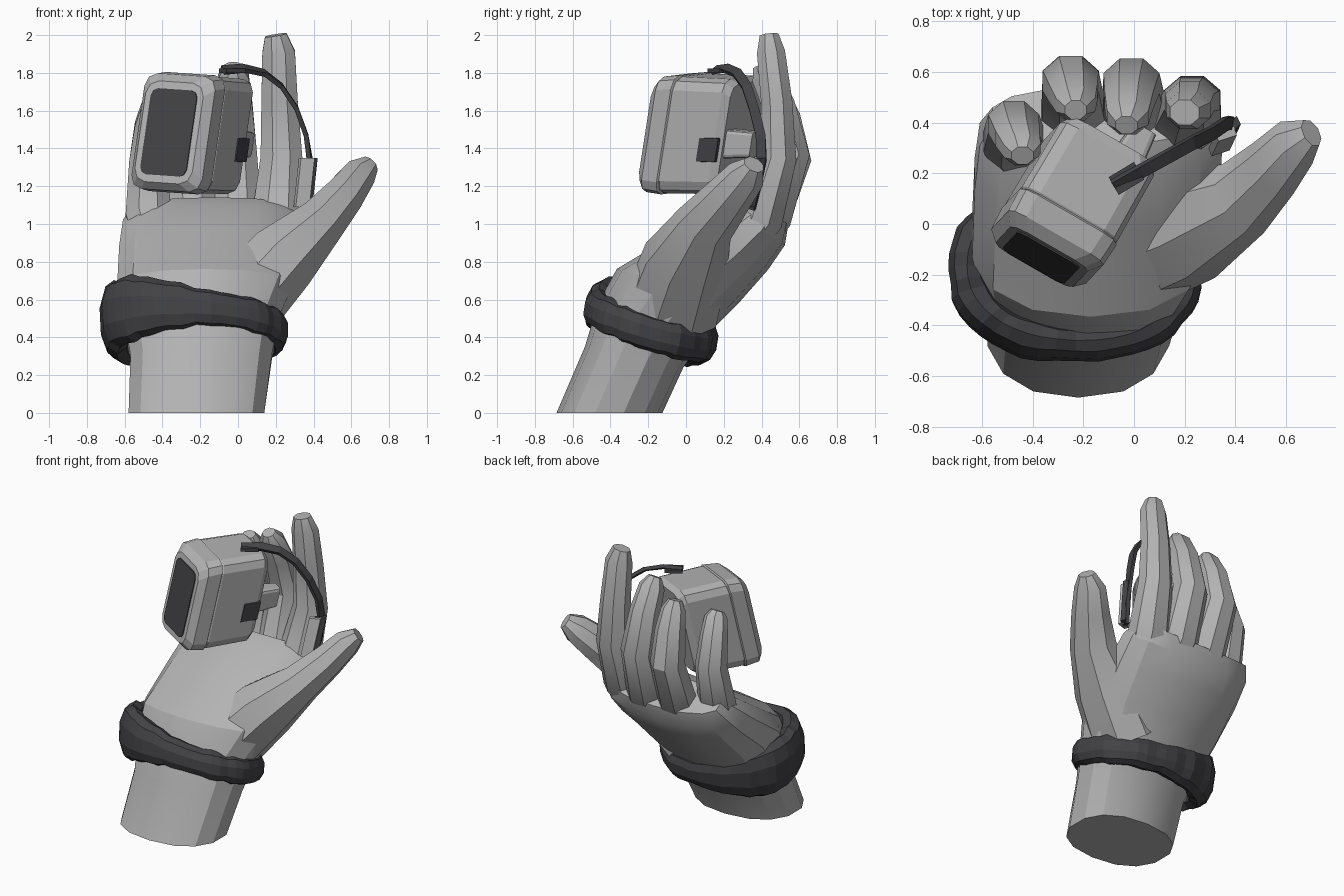
import bpy, bmesh, math, random
from mathutils import Vector as V

if "Cube" in bpy.data.objects:
    bpy.data.objects.remove(bpy.data.objects["Cube"])
random.seed(4)

def material(name, c):
    m = bpy.data.materials.new(name)
    m.diffuse_color = (*c, 1)
    m.use_nodes = True
    m.node_tree.nodes["Principled BSDF"].inputs["Base Color"].default_value = m.diffuse_color
    return m

GREY = material("light grey", (0.45, 0.45, 0.45))
DARK = material("charcoal", (0.055, 0.055, 0.061))

def loft(name, rings, mat, closed=False, angle=None):
    """Skin a list of equal-length point rings; cap the ends unless closed."""
    bm = bmesh.new()
    vr = [[bm.verts.new(p) for p in r] for r in rings]
    n = len(vr[0])
    pairs = list(zip(vr, vr[1:])) + ([(vr[-1], vr[0])] if closed else [])
    for a, b in pairs:
        for i in range(n):
            j = (i + 1) % n
            bm.faces.new((a[i], a[j], b[j], b[i]))
    if not closed:
        bm.faces.new(vr[0][::-1])
        bm.faces.new(vr[-1])
    bmesh.ops.recalc_face_normals(bm, faces=bm.faces)
    me = bpy.data.meshes.new(name)
    bm.to_mesh(me)
    bm.free()
    me.materials.append(mat)
    ob = bpy.data.objects.new(name, me)
    bpy.context.collection.objects.link(ob)
    if angle:
        bpy.ops.object.select_all(action='DESELECT')
        ob.select_set(True)
        bpy.context.view_layer.objects.active = ob
        bpy.ops.object.shade_smooth_by_angle(angle=math.radians(angle))
    return ob

def spow(v, e):
    return math.copysign(abs(v) ** e, v)

def oval(c, a, b, n, e=1.0):
    return [c + a * spow(math.cos(t), e) + b * spow(math.sin(t), e)
            for t in (2 * math.pi * (i + .5) / n for i in range(n))]

def limb(name, pts, side, flat=0.9, n=8):
    """Tapered finger through (x, y, z, radius) points."""
    P = [V(p[:3]) for p in pts]
    rings = []
    for i, p in enumerate(P):
        t = (P[min(i + 1, len(P) - 1)] - P[max(i - 1, 0)]).normalized()
        s = (V(side) - t * t.dot(V(side))).normalized()
        r = pts[i][3] * 1.04
        rings.append(oval(p, s * r, t.cross(s) * r * flat, n))
    return loft(name, rings, GREY, angle=32)

# wrist and palm: left x, right x, front y/z, back y/z of each section
palm = [(-.58, .14, -.68, 0, -.13, 0),
        (-.57, .18, -.53, .35, -.02, .24),
        (-.61, .22, -.46, .58, .10, .41),
        (-.64, .30, -.36, .76, .27, .58),
        (-.63, .34, -.03, .96, .43, .76),
        (-.61, .35, .19, 1.10, .52, .89),
        (-.56, .31, .32, 1.14, .54, 1.0)]
rings = []
for xl, xr, yf, zf, yb, zb in palm:
    rings.append(oval(V(((xl + xr) / 2, (yf + yb) / 2, (zf + zb) / 2)),
                      V(((xr - xl) / 2, 0, 0)) * 1.02,
                      V((0, (yb - yf) / 2, (zb - zf) / 2)) * 1.02, 14, .87))
loft("palm_and_wrist", rings, GREY, angle=25)

# fingers
X = (1, 0, 0)
limb("index_finger", [(.16, .25, .8, .1), (.21, .40, 1.03, .14), (.23, .49, 1.35, .115),
     (.22, .48, 1.65, .1), (.215, .45, 1.91, .09), (.2, .44, 2.0, .06)], X, .86)
limb("middle_finger", [(-.01, .27, .8, .1), (0, .45, 1.04, .13), (-.01, .555, 1.37, .115),
     (-.02, .49, 1.63, .1), (-.025, .42, 1.78, .085), (-.03, .39, 1.84, .045)], X)
limb("ring_finger", [(-.22, .27, .8, .1), (-.24, .44, 1.04, .13), (-.25, .565, 1.35, .115),
     (-.24, .52, 1.56, .1), (-.23, .47, 1.69, .08), (-.23, .45, 1.75, .045)], X)
limb("little_finger", [(-.42, .18, .8, .1), (-.475, .33, 1.05, .125), (-.475, .395, 1.33, .105),
     (-.46, .34, 1.52, .09), (-.44, .29, 1.62, .075), (-.44, .27, 1.66, .045)], X)
limb("thumb", [(0, -.08, .55, .22), (.22, 0, .8, .2), (.43, .1, 1.0, .135),
     (.55, .22, 1.14, .11), (.64, .32, 1.26, .09), (.70, .36, 1.315, .05)], (.7, 0, -.7), 1.15)

# puffy wrinkled wristband, taller on the little-finger side
rings = []
N = 44
for i in range(N):
    t = 2 * math.pi * i / N
    cx, sy = spow(math.cos(t), .9), spow(math.sin(t), .9)
    x, y = -.225 + .425 * cx, -.19 + .285 * sy
    front, left = max(0, -math.sin(t)), max(0, -cx)
    z = .46 - .3 * (y + .2) - .08 * (x + .23) + .02 * front
    hh = (.105 + .085 * left) if x < -.17 else .095
    hh *= random.uniform(.93, 1.06)
    th = (.07 + .02 * left) * random.uniform(.85, 1.1)
    out = V((math.cos(t), math.sin(t), 0))
    up = V((-.05, .15, 1)) if x < -.17 else V((0, .15, 1))
    rings.append(oval(V((x, y, z)), out * th, up * hh, 10, .9))
loft("wristband", rings, DARK, closed=True)

# camera frame: right, depth and up directions around the front centre
C = V((-.365, -.13, 1.485))
R = V((.87, -.5, -.06))
D = V((.5, .865, -.03))
U = V((.14, .15, .97))

def slab(name, sections, mat, ox=0, oz=0, corner=.07):
    """Chamfered rectangle sections (depth, half width, half height) along the depth axis."""
    rings = []
    for d, w, h in sections:
        k = min(corner, w * .4, h * .4)
        c = C + D * d + R * ox + U * oz
        q = [(w, h - k), (w - k * .3, h - k * .3), (w - k, h)]
        pts = q + [(-a, b) for a, b in q[::-1]] + [(-a, -b) for a, b in q] + \
            [(a, -b) for a, b in q[::-1]]
        rings.append([c + R * a + U * b for a, b in pts])
    return loft(name, rings, mat)

slab("camera_bezel", [(0, .175, .275), (.045, .215, .315), (.14, .22, .325), (.15, .207, .312)], GREY)
slab("camera_body", [(.13, .203, .305), (.155, .216, .318), (.45, .212, .314), (.49, .185, .288)], GREY)
slab("camera_screen", [(-.006, .14, .235), (.002, .14, .235)], DARK, corner=.04)
slab("side_socket", [(.36, .012, .065), (.475, .012, .065)], DARK, .208, -.07, .01)
slab("camera_mount", [(.46, .07, .08), (.64, .05, .07)], GREY, .10, -.04, .02)

# strap arching from the camera to the index finger
path = [(-.08, .15, 1.815), (.03, .21, 1.825), (.14, .27, 1.8), (.23, .32, 1.73), (.31, .36, 1.61),
        (.36, .395, 1.47), (.38, .40, 1.34), (.375, .37, 1.2), (.345, .34, 1.08)]
P = [V(p) for p in path]
rings = []
for i, p in enumerate(P):
    t = (P[min(i + 1, len(P) - 1)] - P[max(i - 1, 0)]).normalized()
    side = t.cross(V((.75, -.1, .65))).normalized()
    nor = side.cross(t).normalized()
    a, b = side * .026, nor * .012
    rings.append([p + a + b, p - a + b, p - a - b, p + a - b])
loft("strap", rings, DARK)

def block(name, c, a, b, h, mat):
    c, a, b, h = V(c), V(a), V(b), V(h)
    return loft(name, [[c + s * h + a * u + b * v for u, v in ((1, 1), (-1, 1), (-1, -1), (1, -1))]
                       for s in (-1, 1)], mat)

block("strap_tab", (-.03, .18, 1.812), (.05, .03, 0), (-.02, .035, 0), (0, 0, .012), DARK)
# strap buckle resting beside the finger
block("buckle", (.35, .325, 1.22), (.036, .012, 0), (-.006, .016, 0), (.014, .03, .13), GREY)
block("buckle_backing", (.37, .355, 1.22), (.03, .025, 0), (-.008, .016, 0), (.014, .03, .13), DARK)
